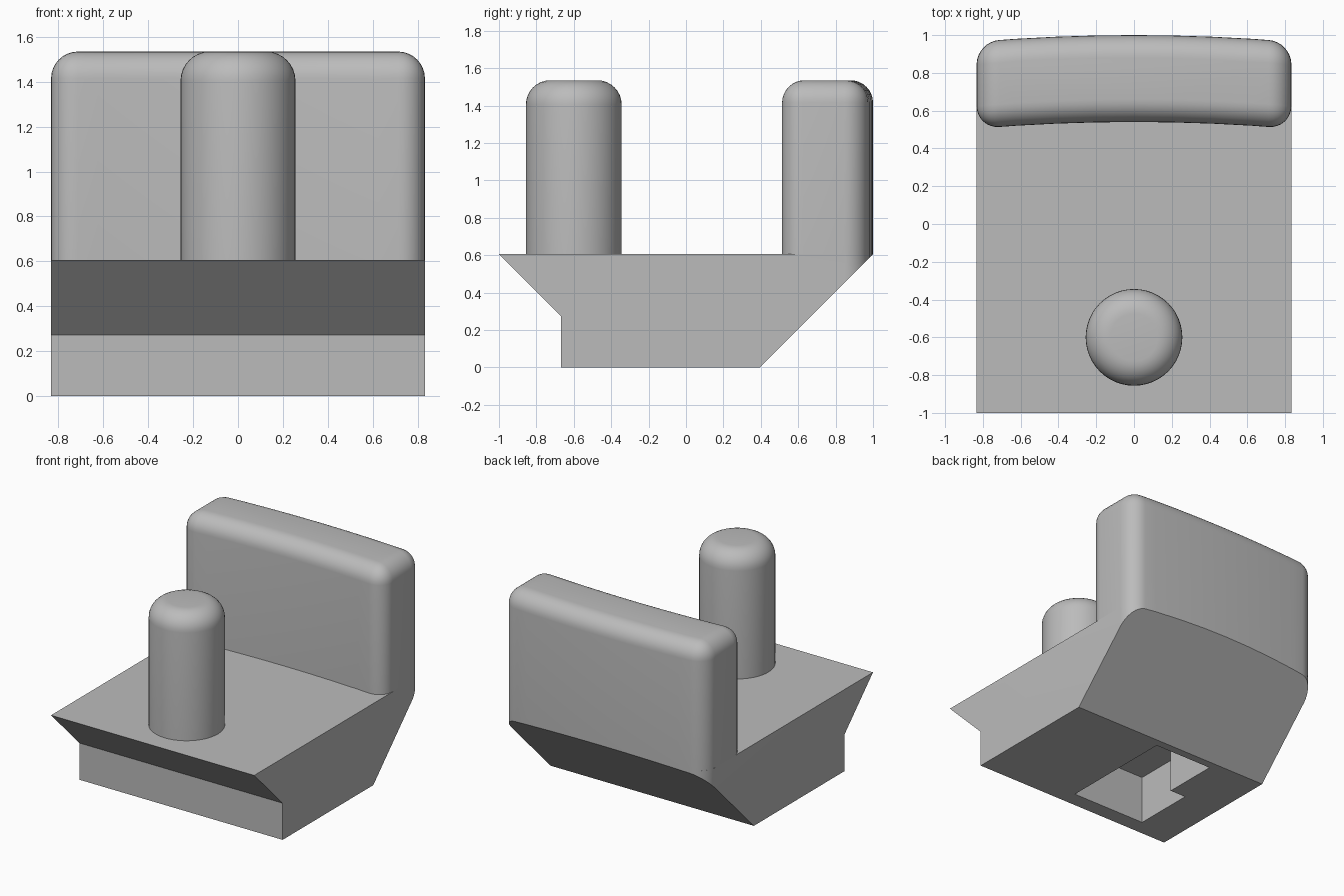
import bpy, bmesh, math
from mathutils import Vector

if "Cube" in bpy.data.objects:
    bpy.data.objects.remove(bpy.data.objects["Cube"], do_unlink=True)

GREY = (0.5, 0.5, 0.5, 1)
grey = bpy.data.materials.new("plain_grey")
grey.use_nodes = True
grey.diffuse_color = GREY
grey.node_tree.nodes["Principled BSDF"].inputs["Base Color"].default_value = GREY

HALF_W, DECK, TOP, FILLET = 0.833, 0.605, 1.535, 0.12


def finish(name, bm):
    bmesh.ops.recalc_face_normals(bm, faces=bm.faces)
    mesh = bpy.data.meshes.new(name)
    bm.to_mesh(mesh)
    bm.free()
    obj = bpy.data.objects.new(name, mesh)
    bpy.context.collection.objects.link(obj)
    mesh.materials.append(grey)
    return obj


def prism(points, direction):
    """Extrude a flat outline along a direction."""
    bm = bmesh.new()
    face = bm.faces.new([bm.verts.new(p) for p in points])
    moved = bmesh.ops.extrude_face_region(bm, geom=[face], use_keep_orig=True)["geom"]
    verts = [g for g in moved if isinstance(g, bmesh.types.BMVert)]
    bmesh.ops.translate(bm, verts=verts, vec=direction)
    return bm


def select_only(obj):
    bpy.ops.object.select_all(action="DESELECT")
    obj.select_set(True)
    bpy.context.view_layer.objects.active = obj


def cut(obj, cutter, operation):
    mod = obj.modifiers.new("cut", "BOOLEAN")
    mod.operation, mod.solver, mod.object = operation, "EXACT", cutter
    select_only(obj)
    bpy.ops.object.modifier_apply(modifier=mod.name)
    bpy.data.objects.remove(cutter, do_unlink=True)


def smooth(obj):
    select_only(obj)
    bpy.ops.object.shade_smooth_by_angle(angle=math.radians(30))


def arc(y, z, steps=8):
    """Shallow curve across the width, bulging to the back."""
    xs = [HALF_W * (2 * i / steps - 1) for i in range(steps + 1)]
    return [(x, y - 0.035 * (x / HALF_W) ** 2, z) for x in xs]


def bevel(bm, test):
    edges = [e for e in bm.edges if test(e)]
    bmesh.ops.bevel(bm, geom=edges, offset=FILLET, offset_type="OFFSET", segments=8,
                    profile=0.5, affect="EDGES", clamp_overlap=False)


def is_corner(e):
    a, b = e.verts
    return abs(a.co.z - b.co.z) > 0.1 and abs(abs(a.co.x) - HALF_W) < 0.01


# Base: side profile extruded across, with the back trimmed to the wall's curve
side = [(-1, DECK), (-0.667, 0.272), (-0.667, 0), (0.395, 0), (1, DECK)]
base = finish("base", prism([(-HALF_W, y, z) for y, z in side], Vector((2 * HALF_W, 0, 0))))
trim = [(HALF_W + 0.0, -1.2, -0.2), (-HALF_W - 0.0, -1.2, -0.2)] + arc(1, -0.2)
bm = prism(trim, Vector((0, 0, 1)))
bevel(bm, lambda e: is_corner(e) and e.verts[0].co.y > 0)
# widen the straight flanks slightly so only the back is trimmed
for v in bm.verts:
    v.co.x *= 1.0005
cut(base, finish("trim_cutter", bm), "INTERSECT")

# Stepped pocket in the underside
pocket = [(0.075, -0.55), (0.075, 0.335), (-0.405, 0.335),
          (-0.405, -0.085), (-0.535, -0.085), (-0.535, -0.55)]
cut(base, finish("pocket_cutter", prism([(x, y, -0.1) for x, y in pocket],
                                        Vector((0, 0, 0.46)))), "DIFFERENCE")
smooth(base)

# Curved back wall with rounded corners and top
outline = arc(0.54, DECK) + arc(1, DECK)[::-1]
bm = prism(outline, Vector((0, 0, TOP - DECK)))
bevel(bm, lambda e: is_corner(e) or all(v.co.z > TOP - 0.01 for v in e.verts))
smooth(finish("back_wall", bm))

# Round pin with a softened top
RADIUS, ROUND = 0.256, 0.13
bm = bmesh.new()
bmesh.ops.create_circle(bm, cap_ends=True, radius=RADIUS, segments=48)
face = bm.faces[:][0]
moved = bmesh.ops.extrude_face_region(bm, geom=[face], use_keep_orig=True)["geom"]
bmesh.ops.translate(bm, verts=[g for g in moved if isinstance(g, bmesh.types.BMVert)],
                    vec=(0, 0, TOP - DECK))
rim = [e for e in bm.edges if all(v.co.z > 0.5 for v in e.verts)]
bmesh.ops.bevel(bm, geom=rim, offset=ROUND, segments=8, profile=0.5, affect="EDGES")
bmesh.ops.translate(bm, verts=bm.verts, vec=(0, -0.6, DECK))
smooth(finish("pin", bm))
